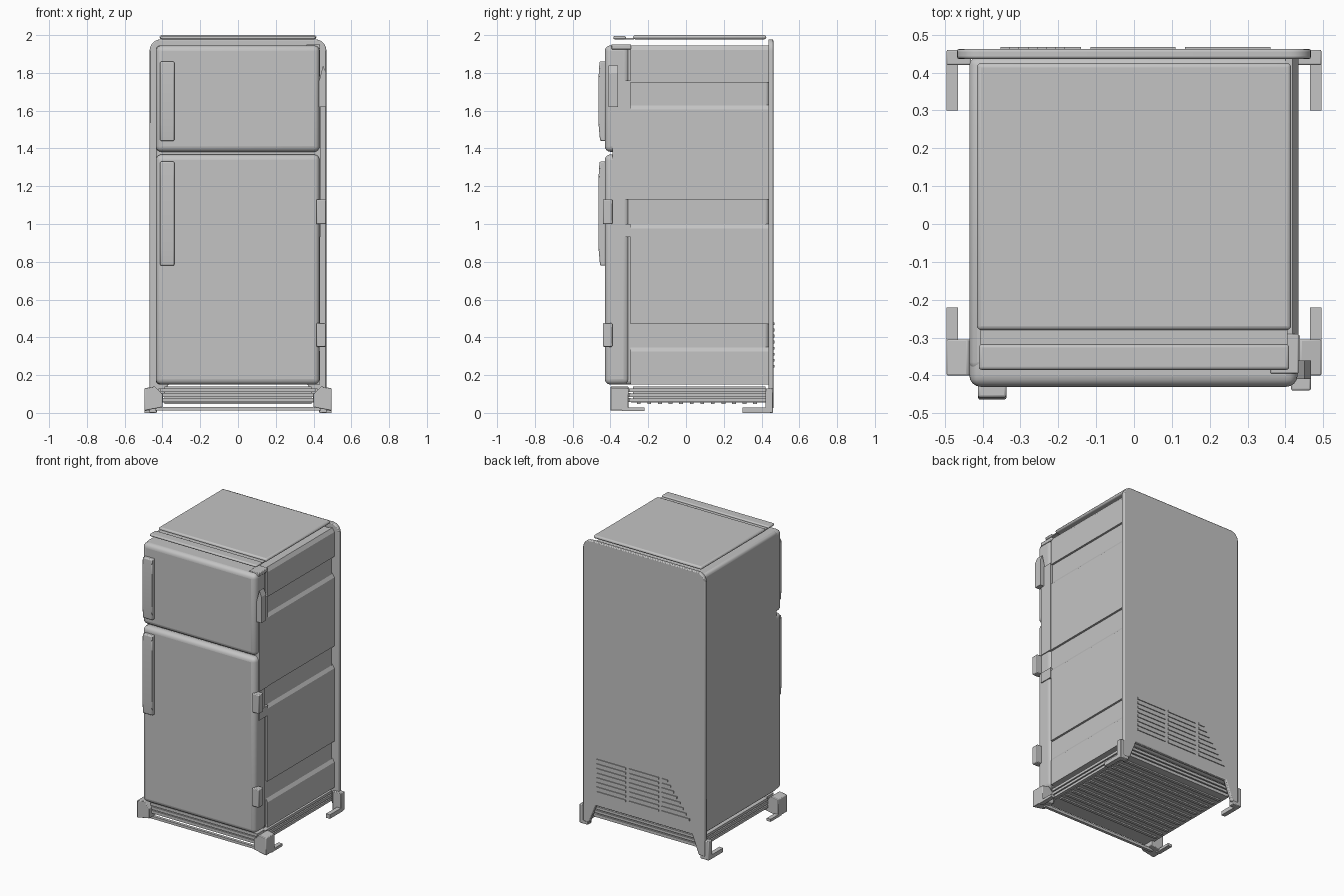
import bpy, bmesh, math
from mathutils import Vector

old = bpy.data.objects.get("Cube")
if old:
    bpy.data.objects.remove(old, do_unlink=True)

GREY = (0.55, 0.55, 0.55, 1)
mat = bpy.data.materials.new("light_grey")
mat.use_nodes = True
mat.diffuse_color = GREY
mat.node_tree.nodes["Principled BSDF"].inputs["Base Color"].default_value = GREY


def finish(name, bm, bevel=0, segments=3):
    bmesh.ops.recalc_face_normals(bm, faces=bm.faces)
    mesh = bpy.data.meshes.new(name)
    bm.to_mesh(mesh)
    bm.free()
    mesh.materials.append(mat)
    ob = bpy.data.objects.new(name, mesh)
    bpy.context.collection.objects.link(ob)
    if bevel:
        mod = ob.modifiers.new("round", 'BEVEL')
        mod.width = bevel
        mod.segments = segments
        mod.limit_method = 'ANGLE'
        bpy.ops.object.select_all(action='DESELECT')
        ob.select_set(True)
        bpy.context.view_layer.objects.active = ob
        bpy.ops.object.shade_smooth_by_angle(angle=math.radians(35))
    return ob


def box(name, x, y, z, bevel=0, segments=3):
    """Box from its (min, max) range on each axis."""
    bm = bmesh.new()
    bmesh.ops.create_cube(bm, size=1)
    for v in bm.verts:
        v.co = Vector([(r[0] + r[1]) / 2 + c * (r[1] - r[0])
                       for r, c in zip((x, y, z), v.co)])
    return finish(name, bm, bevel, segments)


def prism(name, outline, axis, lo, hi, bevel=0):
    """Extrude a 2D outline along x or y; the second coordinate is z."""
    bm = bmesh.new()
    put = (lambda a, b, d: (d, a, b)) if axis == 'x' else (lambda a, b, d: (a, d, b))
    face = bm.faces.new([bm.verts.new(put(a, b, lo)) for a, b in outline])
    new = bmesh.ops.extrude_face_region(bm, geom=[face])["geom"]
    shift = Vector(put(0, 0, hi - lo))
    bmesh.ops.translate(bm, vec=shift, verts=[g for g in new if isinstance(g, bmesh.types.BMVert)])
    return finish(name, bm, bevel, 2)


# Cabinet and the two doors
box("cabinet", (-0.435, 0.42), (-0.385, 0.44), (0.15, 1.945), 0.02)
box("lower_door", (-0.435, 0.432), (-0.43, -0.3), (0.15, 1.368), 0.03, 4)
box("freezer_door", (-0.435, 0.432), (-0.43, -0.3), (1.382, 1.945), 0.03, 4)

# Pressed panels on the hinge side, with a sloping shoulder on top
for i, (z0, z1) in enumerate([(0.15, 0.35), (0.47, 1.0), (1.13, 1.63), (1.75, 1.945)]):
    prism("side_panel_%d" % (i + 1),
          [(0.40, z0), (0.434, z0), (0.434, z1 - 0.025), (0.418, z1), (0.40, z1)],
          'y', -0.295, 0.44)

# Top cover: a crowned sheet and a separate front lip
box("top_sheet", (-0.415, 0.415), (-0.28, 0.425), (1.978, 2.0), 0.014)
box("top_lip", (-0.41, 0.41), (-0.385, -0.318), (1.978, 1.995), 0.008)
box("top_groove", (-0.405, 0.405), (-0.325, -0.275), (1.978, 1.985))

# Back panel with rounded upper corners and two legs reaching the floor
R, W, TOP = 0.06, 0.468, 1.978
outline = [(W, 0.02), (W, TOP - R)]
for side in (1, -1):
    for k in range(7):
        a = math.radians(15 * k if side > 0 else 90 + 15 * k)
        outline.append((side * (W - R) + R * math.cos(a), TOP - R + R * math.sin(a)))
outline += [(-W, 0.02), (-0.42, 0.02), (-0.37, 0.15), (0.37, 0.15), (0.42, 0.02)]
# drop the point shared by the straight edge and the first arc
outline.pop(2)
prism("back_panel", outline, 'y', 0.436, 0.462, 0.006)

# Louvre slots on the back, trimmed along a diagonal
for col in range(3):
    right = 0.36 - col * 0.25
    for row in range(8):
        z = 0.24 + row * 0.032
        left = max(right - 0.225, -0.42 + (z - 0.15) * 0.75)
        if left < right - 0.02:
            box("vent_louvre_%d_%d" % (col, row), (left, right), (0.455, 0.468), (z, z + 0.014))

# Door handles, bowed away from the door
for name, z0, z1 in (("lower_handle", 0.78, 1.33), ("freezer_handle", 1.44, 1.86)):
    prism(name, [(-0.425, z0), (-0.455, z0), (-0.464, z0 + 0.1), (-0.464, z1 - 0.1),
                 (-0.458, z1), (-0.425, z1)], 'x', -0.412, -0.337, 0.006)

# Hinges
for name, z0, z1 in (("bottom_hinge", 0.35, 0.475), ("middle_hinge", 1.0, 1.13)):
    box(name, (0.415, 0.467), (-0.44, -0.39), (z0, z1), 0.005, 2)
prism("top_hinge", [(0.415, 1.62), (0.467, 1.62), (0.467, 1.80), (0.45, 1.84),
                    (0.415, 1.70)], 'y', -0.41, -0.36)
box("hinge_cover", (0.36, 0.435), (-0.395, -0.29), (1.925, 1.95), 0.004, 2)
for name, z0, z1 in (("lower_hinge_plate", 0.93, 1.0), ("upper_hinge_plate", 1.13, 1.76)):
    box(name, (0.41, 0.438), (-0.39, -0.295), (z0, z1))

# Base: a floor pan, stacked side rails and a slatted toe grille
box("floor_pan", (-0.40, 0.40), (-0.29, 0.43), (0.055, 0.07))
box("base_core", (-0.39, 0.39), (-0.28, 0.42), (0.065, 0.14))
for i in range(3):
    z = 0.058 + i * 0.026
    box("base_rail_%d" % (i + 1), (-0.42, 0.42), (-0.30, 0.43), (z, z + 0.018))
    box("toe_slat_%d" % (i + 1), (-0.41, 0.41), (-0.375, -0.295), (z, z + 0.02))
for i in range(12):
    y = -0.26 + i * 0.056
    box("pan_rib_%d" % (i + 1), (-0.39, 0.39), (y, y + 0.02), (0.046, 0.06))
box("front_skid", (-0.44, 0.44), (-0.36, -0.34), (0.012, 0.03))

# Feet: front wedges plus tabs on all four corners
for side, word in ((1, "left"), (-1, "right")):
    prism("front_%s_foot" % word,
          [(side * 0.40, 0.03), (side * 0.495, 0.012), (side * 0.495, 0.13),
           (side * 0.44, 0.14), (side * 0.40, 0.10)], 'y', -0.40, -0.305, 0.004)
    tab = sorted((side * 0.465, side * 0.495))
    box("front_%s_tab" % word, tab, (-0.34, -0.22), (0.01, 0.028))
    box("back_%s_tab" % word, tab, (0.30, 0.445), (0.0, 0.028))
    inner = sorted((side * 0.43, side * 0.495))
    box("back_%s_foot" % word, inner, (0.42, 0.46), (0.0, 0.13), 0.004, 2)
